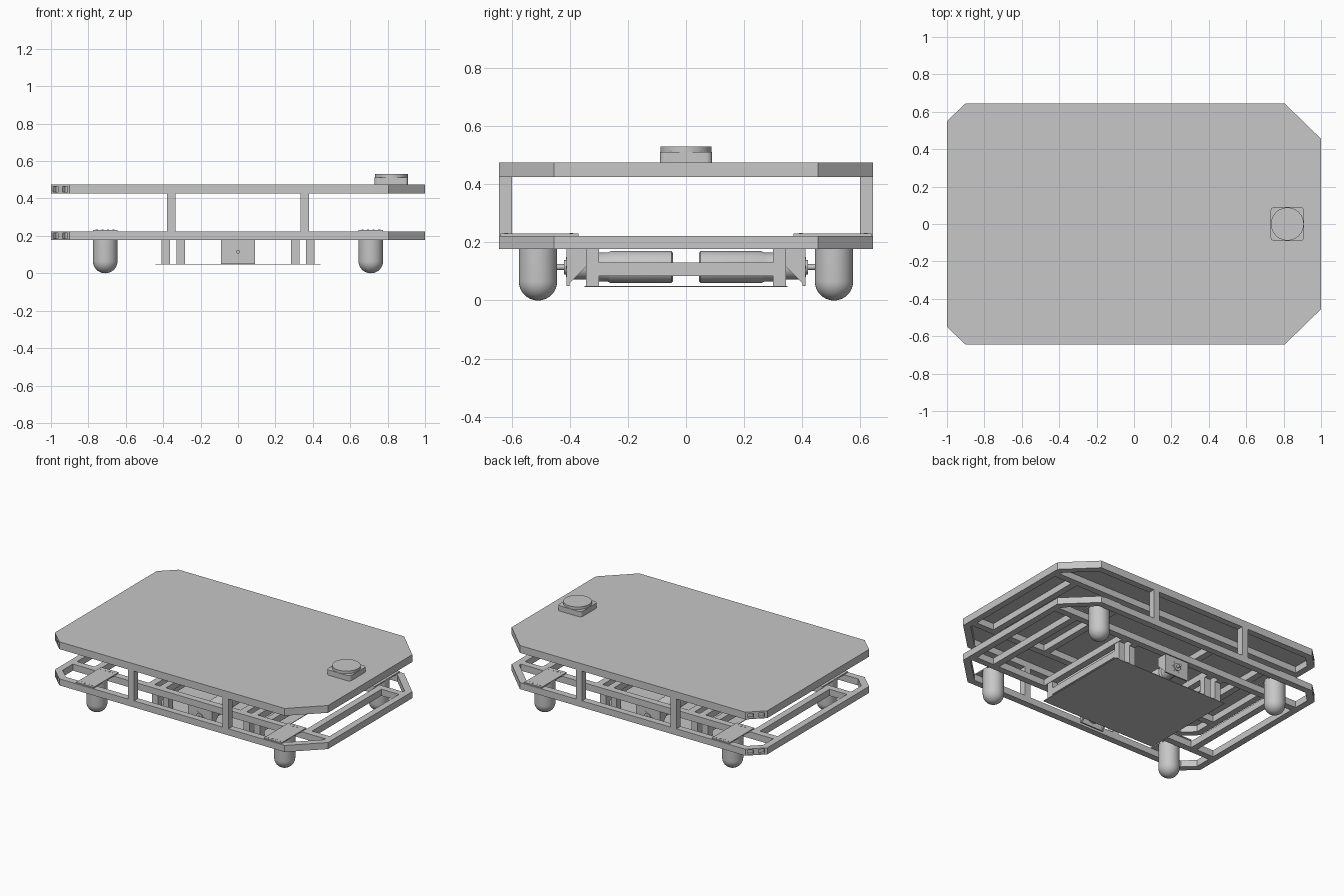
import bpy, bmesh, math
from mathutils import Vector

if "Cube" in bpy.data.objects:
    bpy.data.objects.remove(bpy.data.objects["Cube"], do_unlink=True)

grey = bpy.data.materials.new("mid_grey")
grey.use_nodes = True
grey.diffuse_color = (0.57, 0.57, 0.57, 1)
grey.node_tree.nodes["Principled BSDF"].inputs["Base Color"].default_value = (0.57, 0.57, 0.57, 1)

SIDES = (-1, 1)
TUBE = 0.045
OUTLINE = [(-1, 0.55), (-0.9, 0.645), (0.805, 0.645), (1, 0.455)]
OUTLINE += [(x, -y) for x, y in reversed(OUTLINE)]


def finish(name, bm, smooth=False):
    bmesh.ops.recalc_face_normals(bm, faces=bm.faces[:])
    mesh = bpy.data.meshes.new(name)
    bm.to_mesh(mesh)
    bm.free()
    mesh.materials.append(grey)
    obj = bpy.data.objects.new(name, mesh)
    bpy.context.collection.objects.link(obj)
    if smooth:
        bpy.ops.object.select_all(action='DESELECT')
        obj.select_set(True)
        bpy.context.view_layer.objects.active = obj
        bpy.ops.object.shade_smooth_by_angle(angle=math.radians(35))
    return obj


def box(name, x, y, z):
    """Box from a (low, high) range on each axis."""
    bm = bmesh.new()
    bmesh.ops.create_cube(bm, size=1)
    for v in bm.verts:
        v.co = Vector([(a + b) / 2 + c * abs(b - a) for (a, b), c in zip((x, y, z), v.co)])
    return finish(name, bm)


def prism(name, points, z0, z1, rim=0):
    """Extruded outline, or a hollow ring when a rim width is given."""
    bm = bmesh.new()
    face = bm.faces.new([bm.verts.new((x, y, z0)) for x, y in points])
    if rim:
        bm.normal_update()
        bmesh.ops.inset_region(bm, faces=[face], thickness=rim,
                               use_boundary=True, use_even_offset=True)
        bmesh.ops.delete(bm, geom=[face], context='FACES_ONLY')
    new = bmesh.ops.extrude_face_region(bm, geom=bm.faces[:])["geom"]
    for v in new:
        if isinstance(v, bmesh.types.BMVert):
            v.co.z = z1
    return finish(name, bm)


def lathe(name, profile, origin, along_y=0, steps=32):
    """Spin (radius, height) pairs about z, or about y when a direction is given."""
    bm = bmesh.new()
    verts = [bm.verts.new((r, 0, h)) for r, h in profile]
    edges = [bm.edges.new(pair) for pair in zip(verts, verts[1:])]
    bmesh.ops.spin(bm, geom=verts + edges, cent=(0, 0, 0), axis=(0, 0, 1),
                   angle=math.tau, steps=steps)
    bmesh.ops.remove_doubles(bm, verts=bm.verts[:], dist=0.0001)
    for v in bm.verts:
        x, y, z = v.co
        v.co = Vector(origin) + (Vector((x, z * along_y, y)) if along_y else v.co)
    return finish(name, bm, True)


def bar_y(name, x, z, half):
    return box(name, (x - TUBE / 2, x + TUBE / 2), (-half, half), (z, z + TUBE))


# Two tube frames with open tube ends at the small corners
for level, z in (("lower", 0.178), ("upper", 0.426)):
    ring = prism(level + "_frame", OUTLINE, z, z + TUBE, rim=TUBE)
    for s in SIDES:
        for x in (-0.975, -0.925):
            cut = box("tube_end_cutter", (-0.018, 0.018), (-0.02, 0.02), (-0.015, 0.015))
            cut.location = (x, s * (0.5975 + (x + 0.95) * 0.95), z + TUBE / 2)
            cut.rotation_euler.z = s * math.radians(43.5)
            cut.hide_render = True
            cut.hide_set(True)
            mod = ring.modifiers.new("tube_end", 'BOOLEAN')
            mod.operation = 'DIFFERENCE'
            mod.solver = 'EXACT'
            mod.object = cut
        box(level + "_rail", (-0.96, 0.96), sorted((s * 0.375, s * 0.42)), (z, z + TUBE))
        bar_y(level + "_crossbar", s * 0.39, z, 0.38)
        bar_y(level + "_end_crossbar", s * 0.8, z, 0.38)

prism("deck_plate", OUTLINE, 0.47, 0.476)

# Posts between the frames
for sx in SIDES:
    bar_y("motor_crossbar", sx * 0.305, 0.178, 0.38)
    for sy in SIDES:
        box("post", sorted((sx * 0.335, sx * 0.38)), sorted((sy * 0.6, sy * 0.645)), (0.222, 0.427))

# Rounded feet with their mounting plates and screws
R = 0.066
dome = [(R * math.sin(a), R - R * math.cos(a)) for a in [i * math.pi / 20 for i in range(11)]]
for sx in SIDES:
    for sy in SIDES:
        lathe("foot", dome + [(R, 0.225), (0, 0.225)], (sx * 0.71, sy * 0.51, 0))
        box("foot_plate", (sx * 0.71 - 0.066, sx * 0.71 + 0.066),
            sorted((sy * 0.37, sy * 0.64)), (0.223, 0.231))
        for i in range(4):
            for y in (0.395, 0.62):
                lathe("screw", [(0.006, 0), (0.006, 0.002), (0, 0.002)],
                      (sx * 0.71 - 0.045 + i * 0.03, sy * y, 0.231), steps=8)

# Hanging tray on legs
box("tray", (-0.44, 0.44), (-0.35, 0.35), (0.046, 0.05))
for sx in SIDES:
    bar_y("tray_bar", sx * 0.387, 0.085, 0.3)
    for sy in SIDES:
        for x in (0.305, 0.387):
            box("tray_leg", (sx * x - 0.0225, sx * x + 0.0225),
                sorted((sy * 0.3, sy * 0.345)), (0.05, 0.185))

# Motors, shafts and gusseted brackets
MOTOR = [(0, 0.045), (0.048, 0.045), (0.055, 0.05), (0.055, 0.26), (0.05, 0.27),
         (0.05, 0.3), (0.042, 0.31), (0.042, 0.4), (0, 0.4)]
SHAFT = [(0.025, 0.4), (0.025, 0.42), (0.01, 0.42), (0.01, 0.447), (0, 0.447)]
GUSSET = [(0.41, 0.05), (0.41, 0.18), (0.34, 0.18), (0.34, 0.12)]
for s in SIDES:
    lathe("motor", MOTOR, (0, 0, 0.115), along_y=s)
    lathe("motor_shaft", SHAFT, (0, 0, 0.115), along_y=s, steps=20)
    box("motor_bracket", (-0.09, 0.09), sorted((s * 0.402, s * 0.412)), (0.05, 0.18))
    box("bracket_top", (-0.09, 0.09), sorted((s * 0.34, s * 0.412)), (0.172, 0.18))
    for sx in SIDES:
        gusset = prism("bracket_gusset", GUSSET, 0.08, 0.09)
        for v in gusset.data.vertices:
            y, z, x = v.co
            v.co = (sx * x, s * y, z)
        if s * sx < 0:
            gusset.data.flip_normals()
    for i in range(6):
        a = i * math.tau / 6
        lathe("motor_screw", [(0.004, 0.41), (0.004, 0.414), (0, 0.414)],
              (0.035 * math.cos(a), 0, 0.115 + 0.035 * math.sin(a)), along_y=s, steps=8)

# Round sensor on a rounded square base
base = []
for k, (cx, cy) in enumerate([(1, 1), (-1, 1), (-1, -1), (1, -1)]):
    for j in range(5):
        a = (k + j / 4) * math.pi / 2
        base.append((0.82 + cx * 0.07 + 0.02 * math.cos(a), cy * 0.07 + 0.02 * math.sin(a)))
prism("sensor_base", base, 0.475, 0.512)
lathe("sensor_disc", [(0, 0.51), (0.088, 0.51), (0.088, 0.53), (0, 0.53)],
      (0.82, 0, 0), steps=40)
